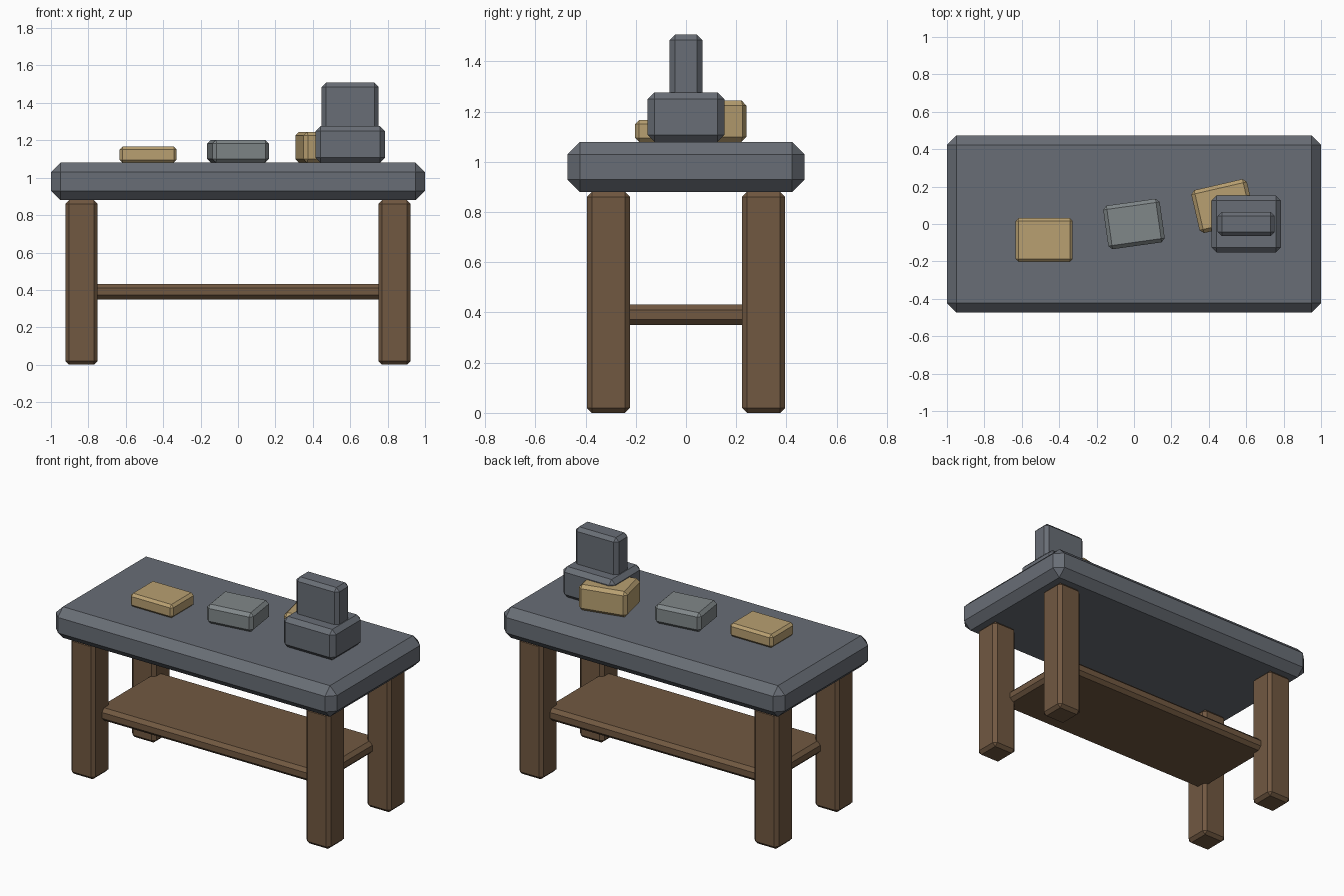
import bpy
from math import radians

if "Cube" in bpy.data.objects:
    bpy.data.objects.remove(bpy.data.objects["Cube"])


def material(name, rgb):
    m = bpy.data.materials.new(name)
    m.diffuse_color = (*rgb, 1)
    m.use_nodes = True
    m.node_tree.nodes["Principled BSDF"].inputs["Base Color"].default_value = m.diffuse_color
    return m


STONE = material("slate", (0.14, 0.155, 0.18))
WOOD = material("wood", (0.165, 0.098, 0.053))
TAN = material("tan", (0.48, 0.35, 0.165))
GREY = material("light_grey", (0.216, 0.242, 0.25))


def block(name, center, size, z0, z1, bevel, mat, turn=0):
    """Chamfered box standing between heights z0 and z1."""
    bpy.ops.mesh.primitive_cube_add(size=1, location=(*center, (z0 + z1) / 2))
    ob = bpy.context.object
    ob.name = name
    ob.scale = (*size, z1 - z0)
    bpy.ops.object.transform_apply(location=False, rotation=False, scale=True)
    ob.rotation_euler.z = radians(turn)
    mod = ob.modifiers.new("chamfer", 'BEVEL')
    mod.width = bevel
    mod.segments = 1
    mod.limit_method = 'NONE'
    ob.data.materials.append(mat)
    return ob


# Table top, shelf and four legs
block("table_top", (0, 0), (2, 0.945), 0.88, 1.08, 0.05, STONE)
block("shelf", (0, 0), (1.6, 0.62), 0.35, 0.432, 0.022, WOOD)
for sx, side in ((-1, "left"), (1, "right")):
    for sy, end in ((-1, "front"), (1, "back")):
        block(f"{end}_{side}_leg", (sx * 0.837, sy * 0.309), (0.172, 0.172),
              0, 0.88, 0.02, WOOD)

# Loose blocks on the table
block("left_block", (-0.48, -0.085), (0.305, 0.235), 1.08, 1.166, 0.016, TAN)
block("middle_block", (0, 0), (0.305, 0.235), 1.08, 1.202, 0.02, GREY, 8)
block("right_block", (0.477, 0.096), (0.305, 0.235), 1.08, 1.245, 0.02, TAN, 13)

# Two-step press: wide base with a thin upright
block("press_base", (0.6, 0), (0.37, 0.305), 1.08, 1.277, 0.027, STONE)
block("press_upright", (0.6, 0), (0.305, 0.13), 1.25, 1.508, 0.022, STONE)
